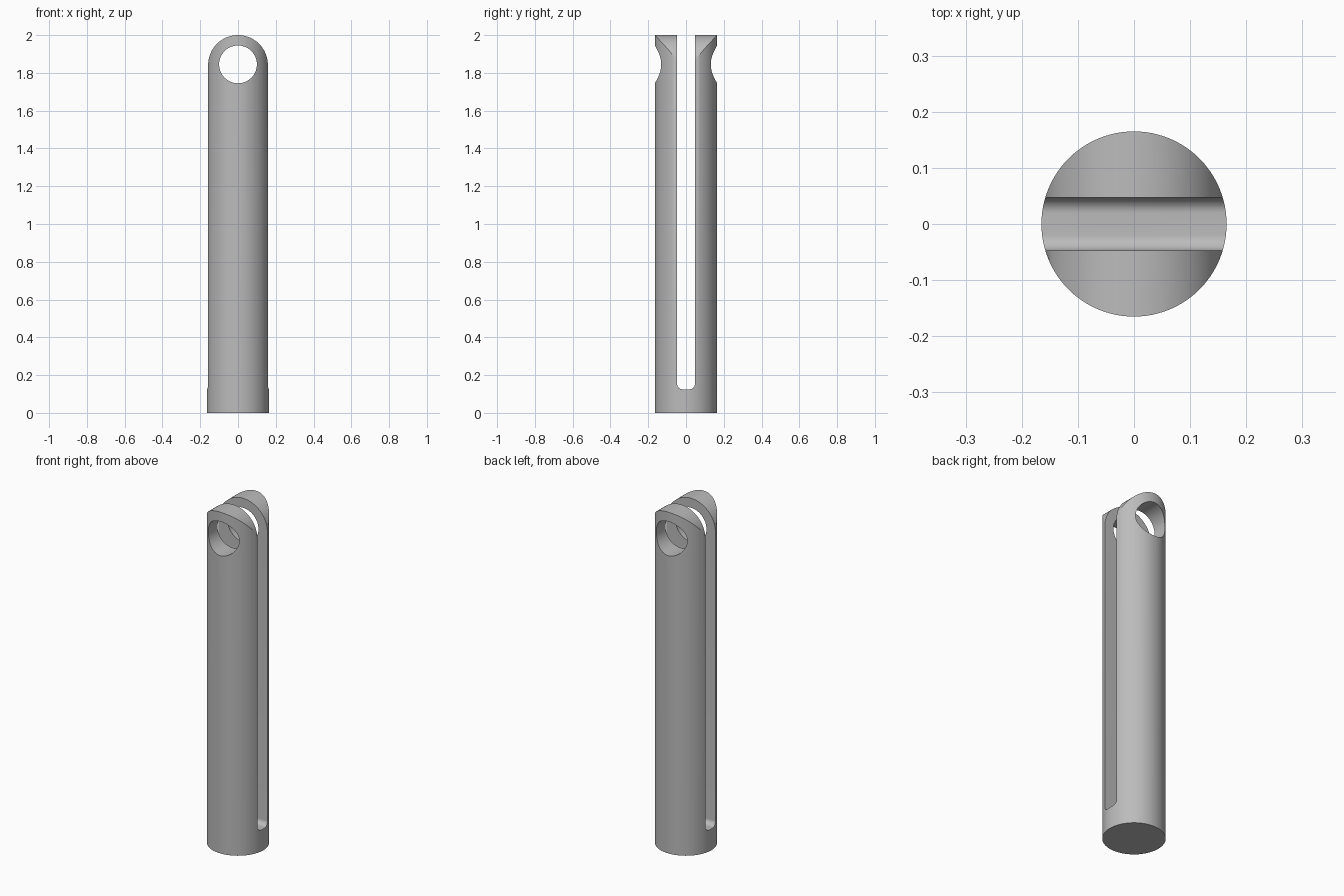
import bpy, bmesh
from math import sin, cos, pi, sqrt

cube = bpy.data.objects.get("Cube")
if cube:
    bpy.data.objects.remove(cube, do_unlink=True)

RADIUS = 0.165        # pin body
HEIGHT = 2.0
SLOT = 0.047          # half width of the slot
SLOT_FLOOR = 0.125
FILLET = 0.028        # slot floor corners
EYE_RADIUS, EYE_Z = 0.1, 1.845
DOME = sqrt(RADIUS ** 2 - SLOT ** 2)
DOME_Z = HEIGHT - DOME

grey = bpy.data.materials.new("steel grey")
grey.use_nodes = True
grey.diffuse_color = (0.5, 0.5, 0.5, 1)
grey.node_tree.nodes["Principled BSDF"].inputs["Base Color"].default_value = (0.5, 0.5, 0.5, 1)


def arc(cx, cy, r, start, end, steps):
    angles = [start + (end - start) * i / steps for i in range(steps + 1)]
    return [(cx + r * cos(a), cy + r * sin(a)) for a in angles]


def prism(name, profile, place, direction):
    """Extrude a closed 2D profile; place maps its points into space."""
    bm = bmesh.new()
    face = bm.faces.new([bm.verts.new(place(u, v)) for u, v in profile])
    solid = bmesh.ops.extrude_face_region(bm, geom=[face])
    verts = [g for g in solid["geom"] if isinstance(g, bmesh.types.BMVert)]
    bmesh.ops.translate(bm, verts=verts, vec=direction)
    bmesh.ops.recalc_face_normals(bm, faces=bm.faces)
    mesh = bpy.data.meshes.new(name)
    bm.to_mesh(mesh)
    bm.free()
    mesh.materials.append(grey)
    obj = bpy.data.objects.new(name, mesh)
    bpy.context.collection.objects.link(obj)
    return obj


def combine(target, tool, operation):
    mod = target.modifiers.new(tool.name, "BOOLEAN")
    mod.operation, mod.object, mod.solver = operation, tool, "EXACT"
    bpy.ops.object.modifier_apply(modifier=mod.name)
    bpy.data.objects.remove(tool, do_unlink=True)


# Round pin body
pin = prism("slotted_pin", arc(0, 0, RADIUS, 0, 2 * pi, 96)[:-1],
            lambda u, v: (u, v, 0), (0, 0, HEIGHT))
bpy.ops.object.select_all(action="DESELECT")
pin.select_set(True)
bpy.context.view_layer.objects.active = pin

# Lengthwise slot, open at the top, with a filleted floor
inner, floor = SLOT - FILLET, SLOT_FLOOR + FILLET
slot_profile = ([(SLOT, HEIGHT + 0.2), (-SLOT, HEIGHT + 0.2)]
                + arc(-inner, floor, FILLET, pi, 1.5 * pi, 10)
                + arc(inner, floor, FILLET, 1.5 * pi, 2 * pi, 10))
combine(pin, prism("slot_cutter", slot_profile,
                   lambda u, v: (-0.5, u, v), (1, 0, 0)), "DIFFERENCE")

# Rounded top, curved from side to side
arch = ([(-0.3, DOME_Z), (-0.3, -0.1), (0.3, -0.1), (0.3, DOME_Z)]
        + arc(0, DOME_Z, DOME, 0, pi, 64))
combine(pin, prism("arch_envelope", arch,
                   lambda u, v: (u, -0.5, v), (0, 1, 0)), "INTERSECT")

# Cross hole through both prongs
combine(pin, prism("eye_cutter", arc(0, EYE_Z, EYE_RADIUS, 0, 2 * pi, 64)[:-1],
                   lambda u, v: (u, -0.5, v), (0, 1, 0)), "DIFFERENCE")

bpy.ops.object.shade_smooth_by_angle(angle=pi / 6)
